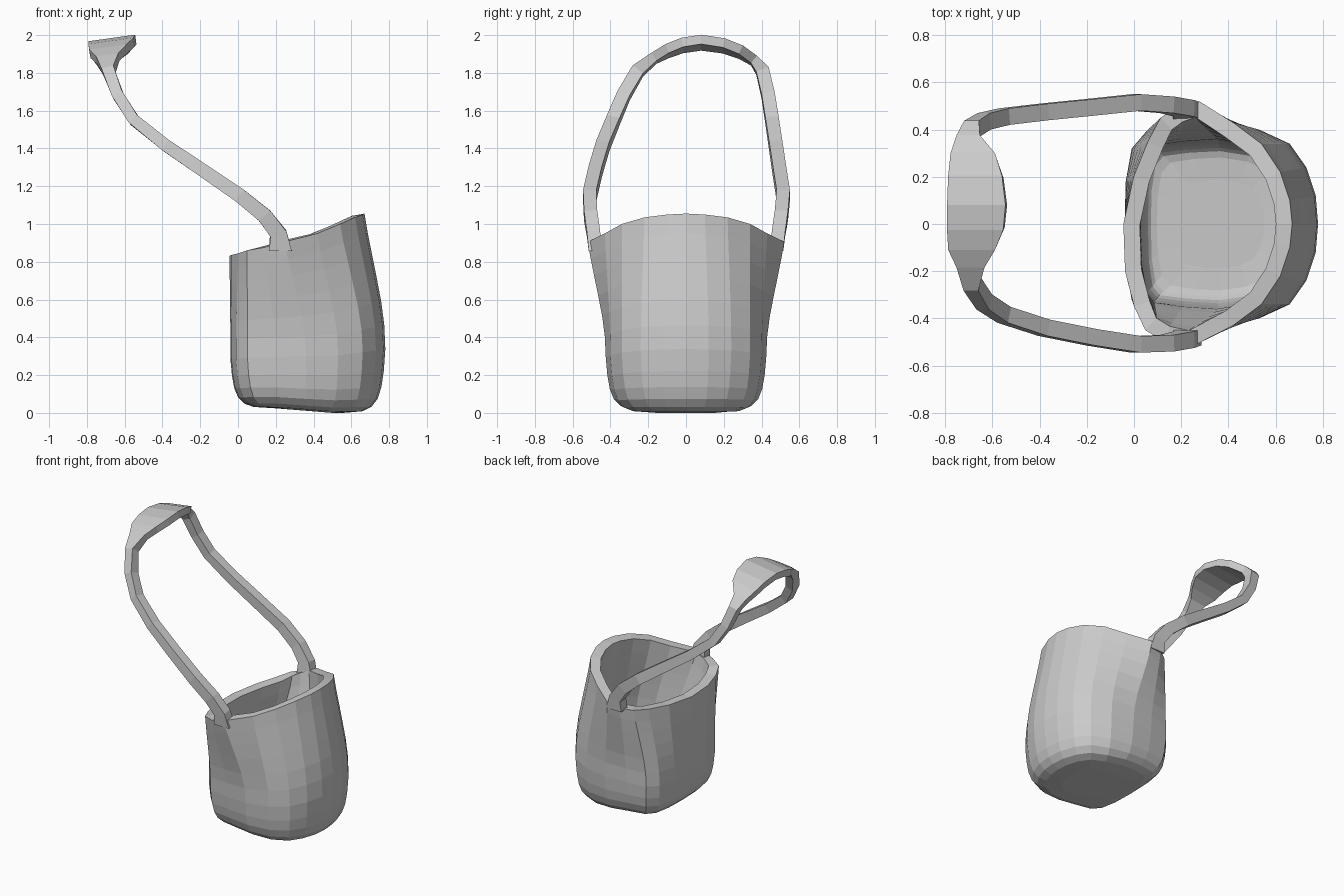
import bpy, bmesh
from math import cos, sin, radians
from mathutils import Vector

if "Cube" in bpy.data.objects:
    bpy.data.objects.remove(bpy.data.objects["Cube"])


def make_object(name, rings, closed_caps):
    """Skin a list of closed rings of points into one mesh object."""
    bm = bmesh.new()
    vs = [[bm.verts.new(p) for p in r] for r in rings]
    n = len(vs[0])
    for a, b in zip(vs, vs[1:]):
        for i in range(n):
            j = (i + 1) % n
            bm.faces.new((a[i], a[j], b[j], b[i]))
    bm.faces.new(vs[0])
    if closed_caps:
        bm.faces.new(vs[-1])
    bmesh.ops.recalc_face_normals(bm, faces=bm.faces)
    me = bpy.data.meshes.new(name)
    bm.to_mesh(me)
    bm.free()
    ob = bpy.data.objects.new(name, me)
    bpy.context.collection.objects.link(ob)
    return ob


# Half outlines of the bag, y >= 0: belly (x, y) and rim (x, y, z)
belly = [(-.04, 0), (-.035, .18), (-.01, .32), (.05, .39), (.2, .415), (.36, .425),
         (.53, .40), (.66, .34), (.73, .24), (.77, .12), (.78, 0)]
rim = [(-.045, 0, .83), (-.02, .2, .835), (.03, .35, .845), (.08, .45, .86), (.16, .5, .875),
       (.26, .52, .905), (.42, .43, .95), (.54, .34, 1.0), (.62, .22, 1.035),
       (.66, .1, 1.05), (.67, 0, 1.055)]


def full(half):
    """Mirror a half outline across y to close the loop."""
    return half + [(p[0], -p[1], *p[2:]) for p in half[-2:0:-1]]


# Bag body: rings as (height fraction, blend belly to rim, scale about the middle)
levels = [(.0, 0, .45), (.008, 0, .70), (.03, 0, .82), (.07, 0, .90), (.13, 0, .95),
          (.21, 0, .98), (.32, 0, 1), (.44, .05, 1), (.56, .2, 1), (.68, .42, 1),
          (.80, .65, 1), (.90, .84, 1), (1, 1, 1)]
rings = []
for s, k, sc in levels:
    ring = []
    for (bx, by), (rx, ry, rz) in zip(full(belly), full(rim)):
        x, y = bx + (rx - bx) * k, by + (ry - by) * k
        x = .37 + (x - .37) * sc
        x += .09 * y * k * max(0, 1 - max(x, 0) / .4)
        lift = .025 * max(0, min(1, (.5 - x) / .3)) * (1 - s)
        ring.append((x, y * sc, s * rz + lift))
    rings.append(ring)
body = make_object("bag_body", rings, False)
wall = body.modifiers.new("wall", 'SOLIDIFY')
wall.thickness = .07
wall.offset = -1

# Strap legs: x, z, section angle, width; each side has its own y positions
leg = [(.225, .86, 0, .12), (.213, .95, 18, .09), (.14, 1.045, 42, .08), (.01, 1.15, 54, .075),
       (-.18, 1.28, 56, .07), (-.38, 1.415, 52, .065), (-.55, 1.55, 42, .06),
       (-.635, 1.68, 28, .06), (-.685, 1.81, 16, .065)]
back_y = [.48, .49, .505, .515, .495, .475, .455, .435, .405]
front_y = [-.48, -.49, -.505, -.51, -.48, -.44, -.385, -.33, -.255]
# Widened shoulder pad: x, y, z, width
pad = [(-.70, .36, 1.865, .10), (-.68, .29, 1.91, .19), (-.67, .20, 1.943, .23),
       (-.665, .08, 1.96, .25), (-.67, -.02, 1.945, .24), (-.685, -.1, 1.915, .20),
       (-.69, -.17, 1.877, .12)]


def side(ys):
    return [(Vector((x, y, z)), a, w, .07) for (x, z, a, w), y in zip(leg, ys)]


path = (side(back_y) + [(Vector((x, y, z)), 8, w, .05) for x, y, z, w in pad]
        + side(front_y)[::-1])
sections = []
for i, (p, a, w, t) in enumerate(path):
    tangent = (path[min(i + 1, len(path) - 1)][0] - path[max(i - 1, 0)][0]).normalized()
    across = Vector((cos(radians(a)), 0, sin(radians(a))))
    out = tangent.cross(across).normalized()
    sections.append([p + across * (w / 2 * u) + out * (t / 2 * v)
                     for u, v in ((1, 1), (-1, 1), (-1, -1), (1, -1))])
make_object("strap", sections, True)
